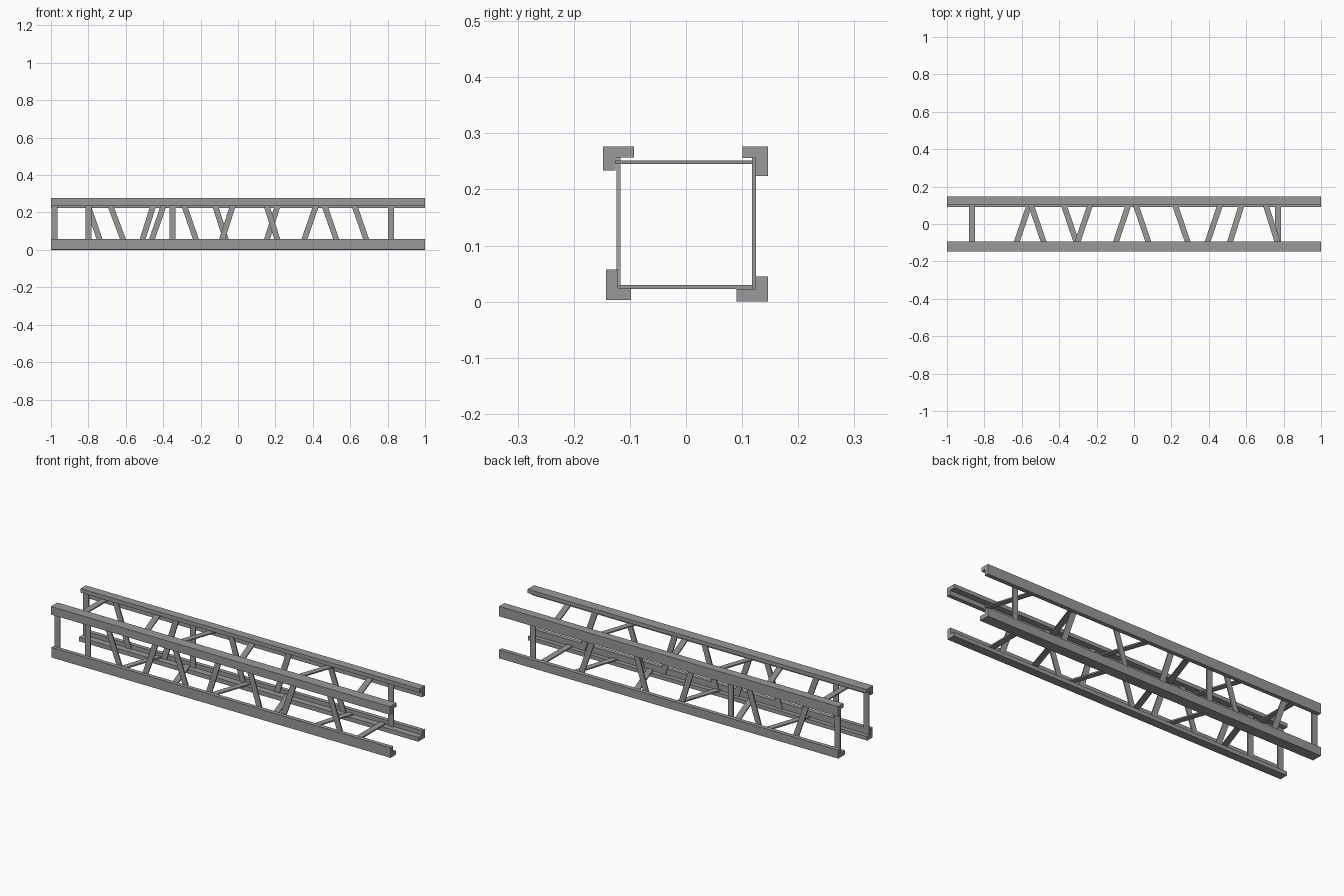
import bpy

old = bpy.data.objects.get("Cube")
if old:
    bpy.data.objects.remove(old)

steel = bpy.data.materials.new("grey_steel")
steel.use_nodes = True
colour = (0.32, 0.32, 0.32, 1)
steel.diffuse_color = colour
steel.node_tree.nodes["Principled BSDF"].inputs["Base Color"].default_value = colour

WIDTH = 0.032   # brace strip width along the beam


def prism(name, ring_a, ring_b):
    """Solid between two matching outlines."""
    n = len(ring_a)
    faces = [tuple(reversed(range(n))), tuple(range(n, 2 * n))]
    faces += [(i, (i + 1) % n, n + (i + 1) % n, n + i) for i in range(n)]
    mesh = bpy.data.meshes.new(name)
    mesh.from_pydata(ring_a + ring_b, [], faces)
    mesh.materials.append(steel)
    obj = bpy.data.objects.new(name, mesh)
    bpy.context.collection.objects.link(obj)
    # consistent outward normals
    import bmesh
    bm = bmesh.new()
    bm.from_mesh(mesh)
    bmesh.ops.recalc_face_normals(bm, faces=bm.faces)
    bm.to_mesh(mesh)
    bm.free()
    return obj


def angle_rail(name, corner, tip, inner):
    """L-section rail: outer corner, leg tips and inner corner in (y, z)."""
    (cy, cz), (ty, tz), (iy, iz) = corner, tip, inner
    outline = [(cy, cz), (ty, cz), (ty, iz), (iy, iz), (iy, tz), (cy, tz)]
    prism(name, [(-1, y, z) for y, z in outline], [(1, y, z) for y, z in outline])


def side_brace(name, y0, y1, x_top, x_low):
    """Upright strip, its centre line read at two heights and run into the rails."""
    def ring(z):
        x = x_low + (x_top - x_low) * (z - 0.057) / 0.173
        a, b = x - WIDTH / 2, x + WIDTH / 2
        return [(a, y0, z), (b, y0, z), (b, y1, z), (a, y1, z)]
    prism(name, ring(0.022), ring(0.257))


def flat_brace(name, z0, z1, x_back, x_front, y_front, y_back):
    """Lying strip between the front and back rails."""
    def ring(y):
        x = x_front + (x_back - x_front) * (y + 0.09) / 0.19
        a, b = x - WIDTH / 2, x + WIDTH / 2
        return [(a, y, z0), (b, y, z0), (b, y, z1), (a, y, z1)]
    prism(name, ring(y_front), ring(y_back))


# Four corner rails
angle_rail("front_top_rail", (-0.148, 0.277), (-0.093, 0.234), (-0.126, 0.257))
angle_rail("back_top_rail", (0.146, 0.277), (0.101, 0.224), (0.124, 0.256))
angle_rail("front_bottom_rail", (-0.143, 0.003), (-0.098, 0.057), (-0.121, 0.024))
angle_rail("back_bottom_rail", (0.146, 0.0), (0.09, 0.045), (0.124, 0.023))

# Front side braces: (upper x, lower x)
front = [(-0.98, -0.98), (-0.8, -0.8), (-0.68, -0.615), (-0.4, -0.46), (-0.285, -0.225),
         (-0.03, -0.085), (0.155, 0.21), (0.415, 0.355), (0.625, 0.685)]
for i, (top, low) in enumerate(front):
    side_brace(f"front_brace_{i + 1}", -0.124, -0.117, top, low)

# Back side braces
back = [(-0.98, -0.98), (-0.8, -0.74), (-0.455, -0.51), (-0.35, -0.35),
        (-0.12, -0.065), (0.21, 0.155), (0.465, 0.525), (0.817, 0.817)]
for i, (top, low) in enumerate(back):
    side_brace(f"back_brace_{i + 1}", 0.118, 0.125, top, low)

# Top braces: (back x, front x)
top_set = [(-0.865, -0.865), (-0.55, -0.485), (-0.235, -0.3), (0.01, 0.075),
           (0.46, 0.395), (0.705, 0.765)]
for i, (b, f) in enumerate(top_set):
    flat_brace(f"top_brace_{i + 1}", 0.245, 0.252, b, f, -0.127, 0.118)

# Bottom braces
low_set = [(-0.56, -0.625), (-0.375, -0.31), (-0.03, -0.095), (0.22, 0.285),
           (0.575, 0.515), (0.77, 0.77)]
for i, (b, f) in enumerate(low_set):
    flat_brace(f"bottom_brace_{i + 1}", 0.023, 0.03, b, f, -0.121, 0.12)
